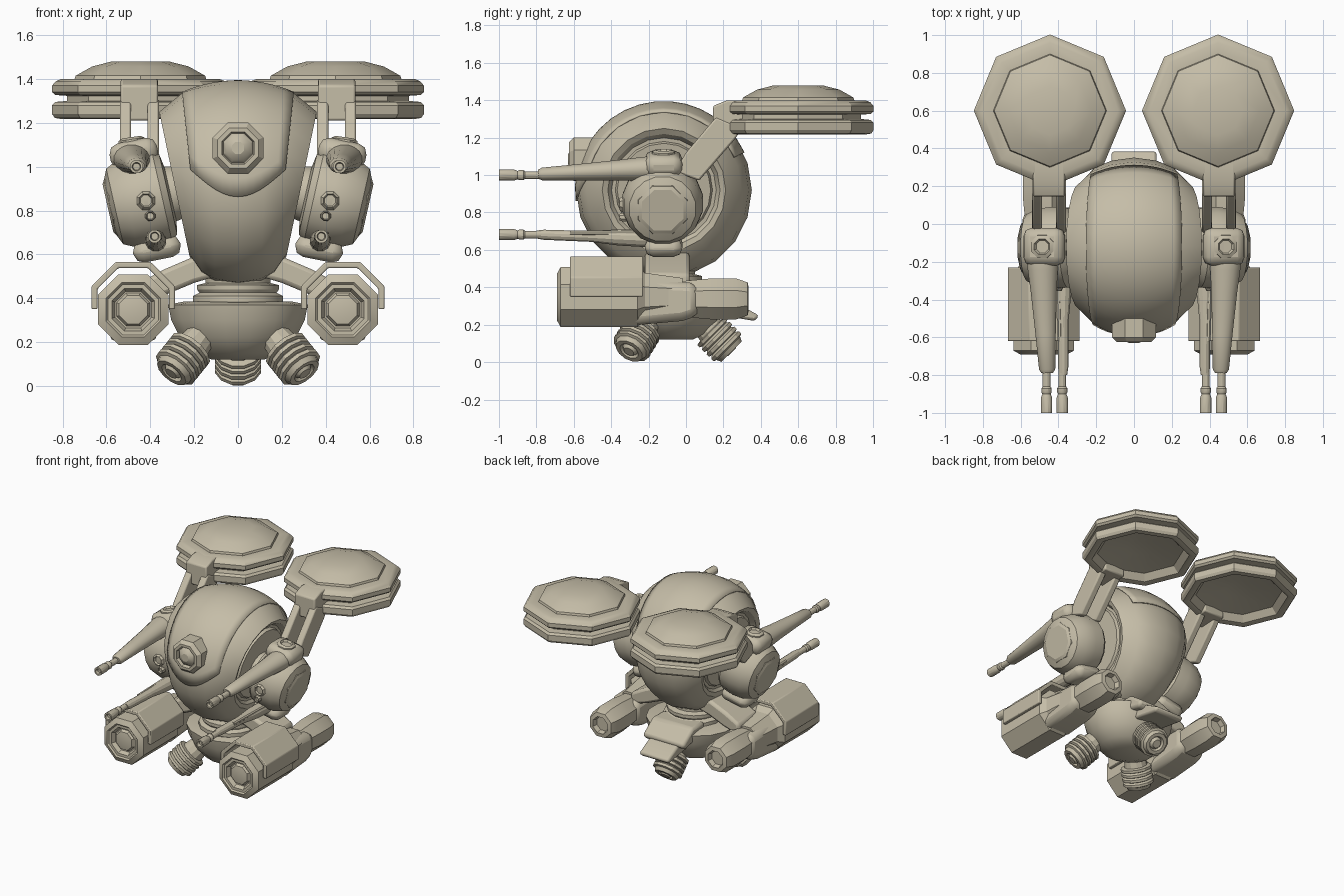
import bpy, bmesh, math
from mathutils import Vector, Matrix

cube = bpy.data.objects.get("Cube")
if cube:
    bpy.data.objects.remove(cube, do_unlink=True)

# Sand paint shared by every part
SAND = (0.56, 0.51, 0.39, 1)
paint = bpy.data.materials.new("sand_paint")
paint.use_nodes = True
paint.diffuse_color = SAND
paint.node_tree.nodes["Principled BSDF"].inputs["Base Color"].default_value = SAND

parts = []


def finish(name, bm, mirror=False, bevel=0):
    """Turn a bmesh into an object, optionally bevelled and mirrored in x."""
    bmesh.ops.recalc_face_normals(bm, faces=bm.faces)
    mesh = bpy.data.meshes.new(name)
    bm.to_mesh(mesh)
    bm.free()
    mesh.materials.append(paint)
    obj = bpy.data.objects.new(name, mesh)
    bpy.context.collection.objects.link(obj)
    if bevel:
        mod = obj.modifiers.new("Bevel", "BEVEL")
        mod.width, mod.segments = bevel, 2
    if mirror:
        obj.modifiers.new("Mirror", "MIRROR").use_mirror_merge = False
    parts.append(obj)
    return obj


def lathe(name, profile, loc, axis, sides=8, phase=0.5, mirror=False, scale=(1, 1, 1)):
    """Revolve (radius, distance) points around an axis through loc."""
    bm = bmesh.new()
    rings = []
    for r, t in profile:
        rings.append([bm.verts.new((r * math.cos((i + phase) * math.tau / sides),
                                    r * math.sin((i + phase) * math.tau / sides), t))
                      for i in range(sides)])
    for a, b in zip(rings, rings[1:]):
        for i in range(sides):
            j = (i + 1) % sides
            bm.faces.new((a[i], a[j], b[j], b[i]))
    bm.faces.new(rings[0])
    bm.faces.new(rings[-1])
    turn = Vector(axis).to_track_quat("Z", "Y").to_matrix().to_4x4()
    bm.transform(Matrix.Translation(loc) @ Matrix.Diagonal((*scale, 1)) @ turn)
    return finish(name, bm, mirror)


def prism(name, outline, start, end, axis="x", mirror=False, bevel=0.01):
    """Extrude a (y, z) outline along x, or an (x, z) outline along y."""
    bm = bmesh.new()
    place = (lambda u, v, d: (d, u, v)) if axis == "x" else (lambda u, v, d: (u, d, v))
    a, b = [[bm.verts.new(place(u, v, d)) for u, v in outline] for d in (start, end)]
    bm.faces.new(a)
    bm.faces.new(b)
    for i in range(len(a)):
        j = (i + 1) % len(a)
        bm.faces.new((a[i], a[j], b[j], b[i]))
    return finish(name, bm, mirror, bevel)


def taper(x, z):
    """Body gets wider towards the top."""
    return x * (1 + (z - 0.92) * 2.5 * abs(x))


# Round body, revolved about x and tapered
CY, CZ = -0.118, 0.92
half = [(0.25, 0.27), (0.26, 0.25), (0.28, 0.25), (0.3, 0.28), (0.33, 0.29),
        (0.415, 0.21), (0.453, 0.12)]
profile = [(r, -x) for r, x in half] + [(0.47, 0)] + [(r, x) for r, x in reversed(half)]
body = lathe("body", profile, (0, CY, CZ), (1, 0, 0), 20, 0)
for v in body.data.vertices:
    v.co.x = taper(v.co.x, v.co.z)

# Thin visor wrapping over the body from the back to the lower front
bm = bmesh.new()
grid = []
for i in range(13):
    u = i / 6 - 1
    radius = 0.471 - 0.054 * abs(u) ** 2.2
    last = 187 - 16 * u * u
    row = []
    for k in range(17):
        a = math.radians(25 + (last - 25) * k / 16)
        z = CZ + radius * math.sin(a)
        row.append(bm.verts.new((taper(u * 0.208, z), CY + radius * math.cos(a), z)))
    grid.append(row)
for a, b in zip(grid, grid[1:]):
    for k in range(16):
        bm.faces.new((a[k], a[k + 1], b[k + 1], b[k]))
visor = finish("visor", bm)
shell = visor.modifiers.new("Solidify", "SOLIDIFY")
shell.thickness, shell.offset = 0.01, 0

# Eye
lathe("eye", [(0.125, 0), (0.125, 0.1), (0.1, 0.125), (0.08, 0.125), (0.072, 0.1),
              (0.06, 0.115), (0.03, 0.13)], (0, -0.5, 1.085), (0, -1, 0))

# Neck rings and pelvis bowl
lathe("neck", [(0.16, 0.34), (0.2, 0.37), (0.21, 0.385), (0.21, 0.41), (0.18, 0.425),
               (0.19, 0.44), (0.19, 0.46), (0.15, 0.47), (0.15, 0.52)],
      (0, -0.1, 0), (0, 0, 1), 16)
lathe("pelvis", [(0.12, 0.12), (0.2, 0.15), (0.27, 0.22), (0.31, 0.3), (0.325, 0.37),
                 (0.25, 0.385)], (0, -0.07, 0), (0, 0, 1), 16, scale=(1, 0.88, 1))
prism("rear_upper_flap", [(0.02, 0.42), (0.16, 0.42), (0.28, 0.33), (0.25, 0.29),
                          (0.02, 0.34)], -0.17, 0.17, bevel=0.02)
prism("rear_lower_flap", [(0.12, 0.34), (0.26, 0.32), (0.39, 0.25), (0.37, 0.22),
                          (0.12, 0.26)], -0.12, 0.12, bevel=0.015)

# Ribbed thrusters: two at the front, one at the back
ribs = [(0.07, -0.14), (0.08, -0.07)]
for k in range(4):
    t = -0.07 + k * 0.035
    ribs += [(0.108, t + 0.006), (0.108, t + 0.024), (0.092, t + 0.03)]
ribs += [(0.08, 0.09), (0.055, 0.09), (0.045, 0.075), (0.03, 0.095)]
lathe("front_thrusters", ribs, (0.252, -0.265, 0.122), (0.55, -0.42, -0.68), 12, mirror=True)
lathe("rear_thruster", ribs, (0, 0.18, 0.12), (0, 0.7, -0.7), 12)

# Struts from the body to the leg engines
prism("leg_struts", [(0.1, 0.5), (0.2, 0.59), (0.34, 0.53), (0.45, 0.47), (0.45, 0.38),
                     (0.32, 0.42), (0.2, 0.47)], -0.22, 0.02, "y", True, 0.02)

# Leg engines with rear nozzles
EX, EZ = 0.478, 0.348
lathe("leg_engines", [(0.09, -0.65), (0.105, -0.68), (0.125, -0.68), (0.135, -0.69),
                      (0.174, -0.67), (0.174, -0.26), (0.14, -0.22), (0.11, -0.02)],
      (EX, 0, EZ), (0, 1, 0), mirror=True)
lathe("engine_cores", [(0.085, 0), (0.07, 0.025), (0.04, 0.03)], (EX, -0.645, EZ),
      (0, -1, 0), mirror=True)
prism("engine_shoulders", [(-0.3, 0.44), (0.02, 0.425), (0.07, 0.41), (0.07, 0.25),
                           (-0.02, 0.22), (-0.3, 0.195)], 0.365, 0.59, mirror=True, bevel=0.045)
lathe("rear_nozzles", [(0.1, -0.05), (0.11, 0.05), (0.118, 0.13), (0.118, 0.27),
                       (0.095, 0.33), (0.065, 0.335), (0.055, 0.3), (0.03, 0.3)],
      (EX, 0, 0.338), (0, 1, 0), mirror=True)

# Curved covers over the engines
arc = []
for radius, angles in ((0.206, range(4)), (0.176, reversed(range(4)))):
    pts = [(EX + radius * math.cos(math.radians(22.5 + 45 * a)),
            0.375 + radius * math.sin(math.radians(22.5 + 45 * a))) for a in angles]
    edge = [(pts[0][0], 0.35), (pts[-1][0], 0.35)]
    arc += [edge[0]] + pts + [edge[1]]
prism("engine_covers", arc, -0.62, -0.23, "y", True, 0.006)

# Shoulder pods, leaning with the body sides
SHOULDER = (0.445, -0.125, 0.845)
OUT = (0.975, 0, -0.22)
lathe("shoulder_pods", [(0.12, -0.2), (0.13, -0.14), (0.19, -0.13), (0.215, -0.1),
                        (0.22, -0.02), (0.21, 0.06), (0.18, 0.12), (0.135, 0.14),
                        (0.12, 0.145)], SHOULDER, OUT, 16, mirror=True)
lathe("shoulder_caps", [(0.15, 0.12), (0.14, 0.142), (0.12, 0.152)], SHOULDER, OUT,
      8, mirror=True)
for label, x, z, deep in (("upper", 0.475, 1.06, 0.06), ("lower", 0.37, 0.625, 0.05)):
    bm = bmesh.new()
    bmesh.ops.create_cube(bm, size=1)
    bm.transform(Matrix.Translation((x, -0.12, z)) @ Matrix.Rotation(0.2, 4, "Y")
                 @ Matrix.Diagonal((0.22, 0.2, deep * 2, 1)))
    finish(label + "_gun_mounts", bm, True, 0.045)
lathe("mount_knobs", [(0.07, 0), (0.065, 0.04), (0.045, 0.05), (0.035, 0.035)],
      (0.48, -0.12, 1.085), (0.15, 0, 1), mirror=True)
for label, x, z, r in (("large", 0.42, 0.845, 0.045), ("small", 0.4, 0.775, 0.025)):
    lathe(label + "_sensors", [(r, 0), (r, 0.12), (r * 0.75, 0.135), (r * 0.6, 0.12)],
          (x, -0.22, z), (0, -1, 0), mirror=True)

# Guns: thick upper, slim lower
muzzle = [(0.021, -0.4), (0.021, 0), (0.028, 0.01), (0.028, 0.03), (0.023, 0.04),
          (0.031, 0.06), (0.031, 0.14), (0.02, 0.14), (0.016, 0.12)]
for label, x, z in (("upper", 0.463, 1.0), ("lower", 0.38, 0.682)):
    lathe(label + "_gun_barrels", muzzle, (x, -0.86, z), (0, -1, 0), 12, mirror=True)
lathe("upper_gun_bodies", [(0.05, 0), (0.07, 0.06), (0.065, 0.16), (0.056, 0.28),
                           (0.044, 0.5), (0.035, 0.69), (0.025, 0.71)], (0.49, -0.08, 1.04),
      (-0.035, -1, -0.05), 16, mirror=True, scale=(1.25, 1, 1))
lathe("lower_gun_bodies", [(0.05, 0), (0.045, 0.2), (0.03, 0.35), (0.028, 0.6),
                           (0.022, 0.64)], (0.375, -0.16, 0.66), (0, -1, 0.035), 12, mirror=True)
lathe("lower_gun_tubes", [(0.014, 0), (0.014, 0.42)], (0.405, -0.2, 0.69),
      (-0.03, -1, 0.0), mirror=True)

# Fork arms and brackets carrying the discs
for label, x in (("inner", 0.36), ("outer", 0.487)):
    prism(label + "_fork_arms", [(-0.06, 1.02), (0.0, 1.12), (0.16, 1.31), (0.3, 1.25),
                                 (0.26, 1.19), (0.07, 0.97)], x, x + 0.052, mirror=True)
prism("disc_brackets", [(0.145, 1.21), (0.145, 1.37), (0.22, 1.4), (0.33, 1.4),
                        (0.33, 1.22)], 0.365, 0.535, mirror=True)

# Grooved octagonal discs with shallow domes, hollow below
lathe("discs", [(0.1, 1.3), (0.3, 1.27), (0.34, 1.225), (0.365, 1.218), (0.39, 1.222),
                (0.403, 1.24), (0.403, 1.28), (0.388, 1.295), (0.335, 1.3), (0.335, 1.323),
                (0.388, 1.327), (0.403, 1.34), (0.403, 1.37), (0.385, 1.39), (0.36, 1.4),
                (0.3, 1.4), (0.295, 1.415), (0.22, 1.457), (0.13, 1.48)],
      (0.445, 0.6, 0), (0, 0, 1), 8, 0, mirror=True)

# Smooth shading with crisp edges
bpy.ops.object.select_all(action="DESELECT")
for obj in parts:
    obj.select_set(True)
bpy.context.view_layer.objects.active = parts[0]
bpy.ops.object.shade_smooth_by_angle(angle=math.radians(28))
